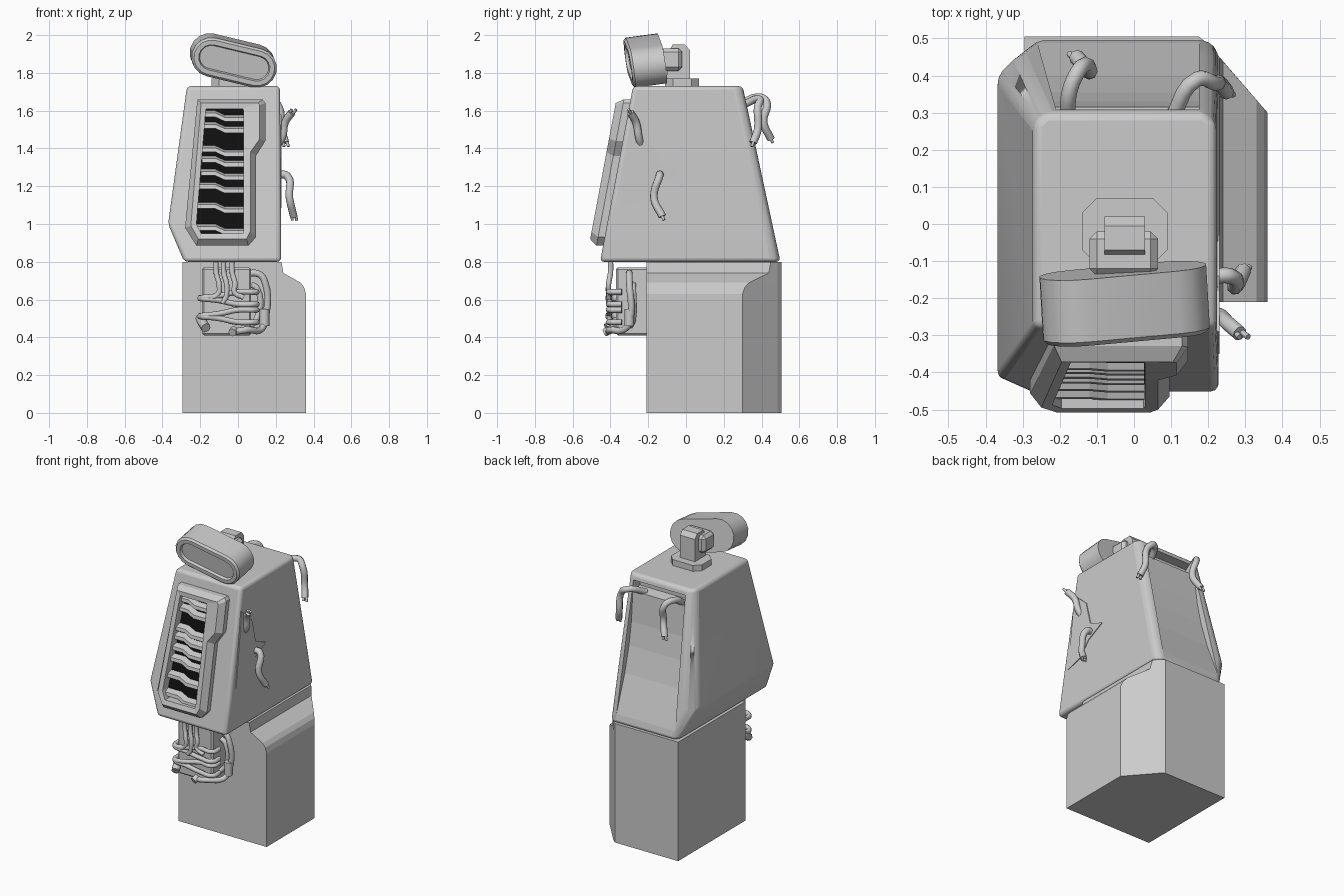
import bpy, bmesh, math
from mathutils import Matrix, Vector

cube = bpy.data.objects.get("Cube")
if cube:
    bpy.data.objects.remove(cube)


def material(name, rgb):
    m = bpy.data.materials.new(name)
    m.use_nodes = True
    m.diffuse_color = (*rgb, 1)
    m.node_tree.nodes["Principled BSDF"].inputs["Base Color"].default_value = (*rgb, 1)
    return m


GREY = material("plain grey", (0.6, 0.6, 0.6))
BLACK = material("vent black", (0.005, 0.005, 0.005))


def loft(name, rings, mat=GREY, bevel=0, smooth=False, segments=3):
    """Skin a stack of matching rings and cap both ends."""
    bm = bmesh.new()
    rows = [[bm.verts.new(p) for p in ring] for ring in rings]
    n = len(rows[0])
    for a, b in zip(rows, rows[1:]):
        for i in range(n):
            j = (i + 1) % n
            bm.faces.new((a[i], a[j], b[j], b[i]))
    bm.faces.new(rows[0])
    bm.faces.new(rows[-1])
    bmesh.ops.recalc_face_normals(bm, faces=bm.faces)
    mesh = bpy.data.meshes.new(name)
    bm.to_mesh(mesh)
    bm.free()
    ob = bpy.data.objects.new(name, mesh)
    bpy.context.collection.objects.link(ob)
    mesh.materials.append(mat)
    if bevel:
        mod = ob.modifiers.new("soft edges", "BEVEL")
        mod.width, mod.segments = bevel, segments
        mod.limit_method, mod.angle_limit = "ANGLE", math.radians(25)
    if smooth:
        bpy.ops.object.select_all(action="DESELECT")
        ob.select_set(True)
        bpy.context.view_layer.objects.active = ob
        bpy.ops.object.shade_smooth_by_angle(angle=math.radians(35))
    return ob


def box(name, x, y, z, bevel=0):
    ring = [(x[0], y[0]), (x[1], y[0]), (x[1], y[1]), (x[0], y[1])]
    return loft(name, [[(a, b, h) for a, b in ring] for h in z], bevel=bevel, segments=1)


def tube(name, points, radius=0.018):
    cu = bpy.data.curves.new(name, "CURVE")
    cu.dimensions = "3D"
    cu.bevel_depth, cu.bevel_resolution, cu.resolution_u = radius, 2, 5
    cu.use_fill_caps = True
    sp = cu.splines.new("BEZIER")
    sp.bezier_points.add(len(points) - 1)
    for bp, p in zip(sp.bezier_points, points):
        bp.co = p
        bp.handle_left_type = bp.handle_right_type = "AUTO"
    ob = bpy.data.objects.new(name, cu)
    bpy.context.collection.objects.link(ob)
    cu.materials.append(GREY)
    return ob


# Base block: right shoulder slides inward along the diagonal back face
def base_ring(z, x):
    y = 0.3 + (0.36 - x) * 1.15
    return [(-0.295, -0.21, z), (x, -0.21, z), (x, y, z), (0.2, 0.485, z),
            (0.175, 0.505, z), (-0.295, 0.505, z)]


loft("base_block", [base_ring(z, x) for z, x in
                    [(0, 0.36), (0.63, 0.36), (0.665, 0.35), (0.69, 0.33), (0.74, 0.24), (0.8, 0.23)]])


# Upper housing: leaning front and back, bulging on one side
def front_y(z):
    return -0.455 + 0.188 * (z - 0.8)


def housing_ring(z, xl, xr, c):
    f, b = front_y(z), 0.5 - 0.215 * (z - 0.8)
    return [(xl, f, z), (xr, f, z), (xr, b - 0.03, z), (xr - 0.03, b, z),
            (xl + c, b, z), (xl, b - c, z)]


housing = loft("upper_housing", [housing_ring(0.8, -0.285, 0.228, 0.03),
                                 housing_ring(1.0, -0.37, 0.228, 0.06),
                                 housing_ring(1.73, -0.27, 0.222, 0.03)], bevel=0.04, smooth=True)

# Curved trough cut into the back of the housing
trough = [(0.24, 1.69), (0.24, 1.63), (0.315, 1.62), (0.33, 1.42), (0.355, 1.27),
          (0.4, 1.1), (0.505, 0.81), (0.7, 0.81), (0.7, 1.69)]
cutter = loft("trough_cutter", [[(x + s * 0.1 * (1.69 - z), y, z) for y, z in trough]
                                for x, s in [(-0.21, -0.6), (0.175, 0)]])
cutter.hide_render = True
cutter.hide_set(True)
mod = housing.modifiers.new("back trough", "BOOLEAN")
mod.operation, mod.object, mod.solver = "DIFFERENCE", cutter, "EXACT"

# Vent bezel: concentric outlines at different heights off the leaning front
outer = [(-0.215, 1.66), (0.13, 1.66), (0.145, 1.64), (0.145, 1.44), (0.095, 1.36),
         (0.095, 0.93), (0.055, 0.885), (-0.22, 0.885), (-0.28, 0.98)]
face = [(-0.195, 1.64), (0.105, 1.64), (0.115, 1.63), (0.115, 1.45), (0.065, 1.38),
        (0.065, 0.96), (0.045, 0.92), (-0.21, 0.92), (-0.25, 0.99)]
hole = [(-0.17, 1.61), (0.025, 1.61), (0.03, 1.6), (0.03, 1.45), (0.03, 1.37),
        (0.03, 0.97), (0.025, 0.95), (-0.195, 0.95), (-0.22, 1.0)]


def on_front(points, h):
    return [(x, front_y(z) - h, z) for x, z in points]


bezel = loft("vent_bezel", [on_front(outer, -0.01), on_front(outer, 0.035), on_front(face, 0.075),
                            on_front(hole, 0.07), on_front(hole, 0.008)])
bezel.data.materials.append(BLACK)
bezel.data.polygons[-1].material_index = 1

# Stepped slats across the vent
for i, z in enumerate([1.585, 1.525, 1.4, 1.345, 1.275, 1.205, 1.1, 0.985]):
    left = -0.17 - 0.05 * (1.6 - z) / 0.6
    path = [(left, z + 0.015), (-0.12, z + 0.015), (-0.07, z - 0.008), (0.028, z - 0.008)]
    strip = path + [(x, a - 0.022) for x, a in reversed(path)]
    loft(f"vent_slat_{i + 1}", [on_front(strip, 0.01),
                                [(x, y, b - 0.012) for x, y, b in on_front(strip, 0.05)]])

# Lamp mount
octagon = [(-0.14, -0.07), (-0.1, -0.11), (0.05, -0.11), (0.09, -0.07),
           (0.09, 0.03), (0.05, 0.07), (-0.1, 0.07), (-0.14, 0.03)]
loft("mount_plate", [[(x, y, z) for x, y in octagon] for z in (1.72, 1.77)])
post = [(-0.1, 1.76), (-0.1, 1.9), (-0.07, 1.95), (-0.005, 1.95), (0.02, 1.92), (0.02, 1.76)]
loft("mount_post", [[(x, y, z) for y, z in post] for x in (-0.08, 0.03)])
box("mount_joint", (-0.12, 0.065), (-0.14, -0.02), (1.81, 1.93), 0.02)


# Lamp head: tilted capsule with a recessed lens
def capsule(half, radius, y):
    ring = []
    for side in (1, -1):
        for k in range(9):
            a = math.pi * (k / 8 - 0.5)
            ring.append((side * (half + radius * math.cos(a)), y, side * radius * math.sin(a)))
    return ring


lamp = loft("lamp_head", [capsule(0.125, 0.105, 0.09), capsule(0.125, 0.105, -0.08),
                          capsule(0.125, 0.093, -0.092), capsule(0.125, 0.068, -0.092),
                          capsule(0.125, 0.062, -0.075)], smooth=True)
lamp.matrix_world = (Matrix.Translation((-0.025, -0.215, 1.865)) @ Matrix.Rotation(0.12, 4, "X")
                     @ Matrix.Rotation(math.radians(14), 4, "Y") @ Matrix.Rotation(0.06, 4, "Z"))

# Torn side plate beside the loose hoses
tear = [(-0.29, 1.58), (-0.18, 1.48), (-0.14, 1.32), (-0.03, 1.275), (-0.16, 1.21),
        (-0.23, 1.12), (-0.35, 1.085)]
loft("torn_side_plate", [[(x, y, z) for y, z in tear] for x in (0.222, 0.231)])

# Loose hoses, each ending in a split nozzle
hoses = {
    "upper_side_hose": [(0.21, -0.24, 1.42), (0.235, -0.25, 1.46), (0.25, -0.265, 1.54), (0.285, -0.295, 1.59)],
    "lower_side_hose": [(0.21, -0.14, 1.26), (0.26, -0.14, 1.255), (0.272, -0.17, 1.14), (0.295, -0.125, 1.04)],
    "back_hose_right": [(-0.18, 0.28, 1.62), (-0.17, 0.37, 1.67), (-0.14, 0.425, 1.65),
                        (-0.12, 0.41, 1.54), (-0.155, 0.45, 1.45)],
    "back_hose_left": [(0.1, 0.28, 1.62), (0.17, 0.39, 1.66), (0.215, 0.38, 1.62),
                       (0.23, 0.38, 1.5), (0.25, 0.355, 1.43)],
}
for name, pts in hoses.items():
    tube(name, pts, 0.021)
    end, step = Vector(pts[-1]), (Vector(pts[-1]) - Vector(pts[-2])).normalized()
    for s in (-1, 1):
        side = Vector((s * 0.009, 0, 0))
        tube(name + "_wire", [end - step * 0.02 + side, end + step * 0.022 + side * 1.3], 0.008)

# Junction box under the chin with its plumbing
box("junction_box", (-0.19, 0.07), (-0.37, -0.2), (0.41, 0.77), 0.01)
for i, (x, z, dx) in enumerate([(-0.115, 0.6, -0.05), (-0.075, 0.58, -0.01), (-0.03, 0.61, 0.06)]):
    tube(f"drop_pipe_{i + 1}", [(x, -0.4, 0.83), (x, -0.4, 0.74), (x + 0.015, -0.41, 0.68),
                                (x + 0.01, -0.41, z + 0.03), (x + dx, -0.41, z)], 0.014)
for i, z in enumerate((0.63, 0.585, 0.535, 0.49)):
    w = 0.02 * (-1) ** i
    tube(f"cross_pipe_{i + 1}", [(-0.2, -0.34, z - w), (-0.19, -0.4, z - w), (-0.1, -0.405, z - w / 2),
                                 (0, -0.4, z + w / 2), (0.09, -0.4, z + w / 2), (0.1, -0.34, z + w / 2)], 0.015)
tube("side_loop_pipe", [(0.03, -0.3, 0.735), (0.11, -0.3, 0.735), (0.14, -0.3, 0.7), (0.14, -0.3, 0.48),
                        (0.12, -0.33, 0.44), (0.05, -0.4, 0.44), (-0.02, -0.41, 0.43)], 0.018)
tube("loop_sleeve", [(0.14, -0.3, 0.46), (0.14, -0.3, 0.55)], 0.026)
tube("inner_loop_pipe", [(0.07, -0.28, 0.68), (0.1, -0.28, 0.66), (0.1, -0.28, 0.5), (0.05, -0.3, 0.45)], 0.016)
tube("low_pipe", [(-0.2, -0.3, 0.5), (-0.19, -0.37, 0.48), (-0.17, -0.42, 0.45)], 0.026)
tube("low_pipe_end", [(-0.02, -0.4, 0.44), (-0.03, -0.43, 0.425)], 0.022)
